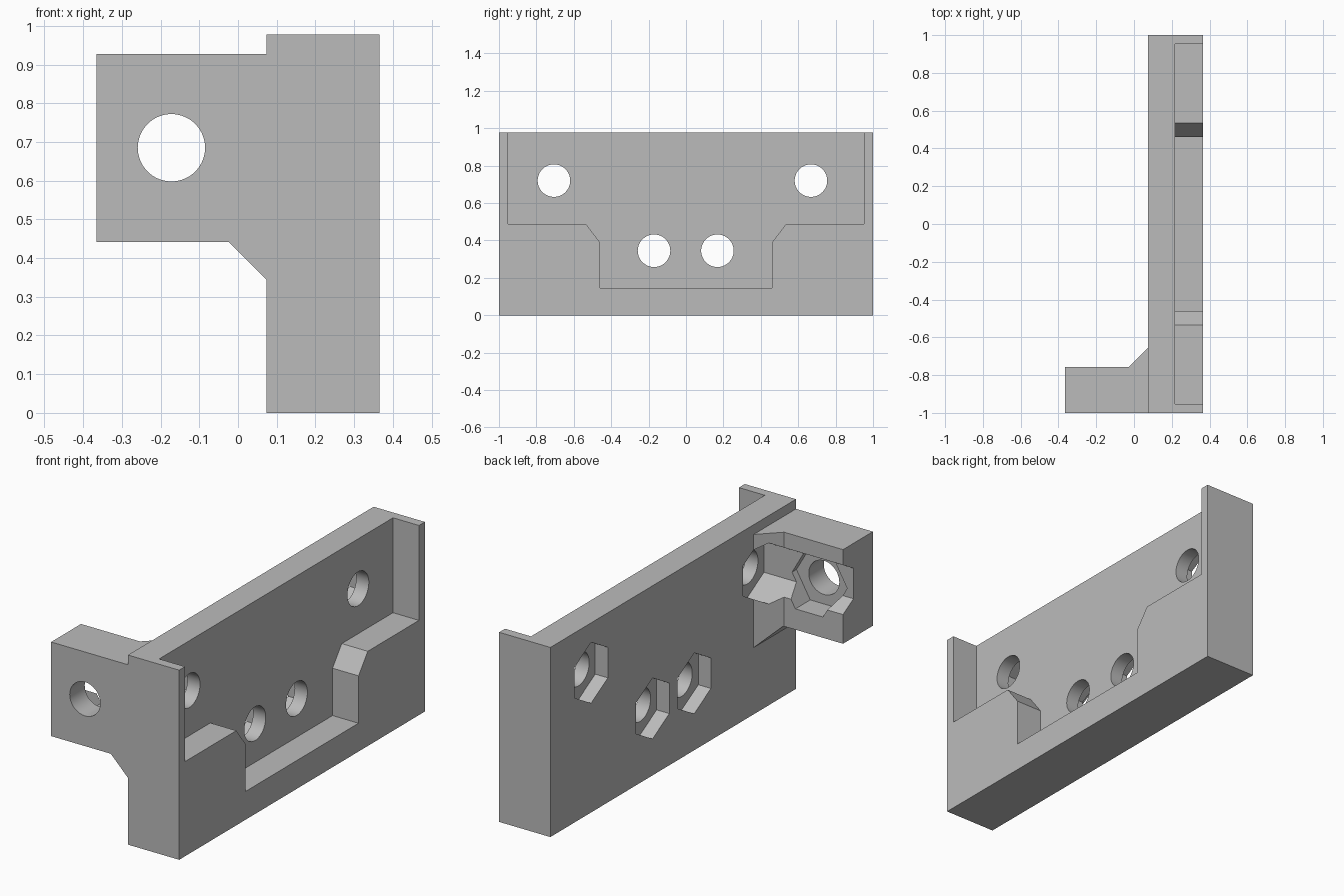
import bpy, bmesh, math
from mathutils import Vector

if "Cube" in bpy.data.objects:
    bpy.data.objects.remove(bpy.data.objects["Cube"], do_unlink=True)

grey = bpy.data.materials.new("plain grey")
grey.use_nodes = True
grey.diffuse_color = (0.5, 0.5, 0.5, 1)
grey.node_tree.nodes["Principled BSDF"].inputs["Base Color"].default_value = (0.5, 0.5, 0.5, 1)


def prism(name, axis, points, start, end):
    """Extrude a profile along an axis; points hold the other two axes in x, y, z order."""
    bm = bmesh.new()

    def place(p, d):
        co = list(p)
        co.insert("xyz".index(axis), d)
        return bm.verts.new(Vector(co))

    face = bm.faces.new([place(p, start) for p in points])
    grown = bmesh.ops.extrude_face_region(bm, geom=[face])["geom"]
    shift = Vector([end - start if a == axis else 0 for a in "xyz"])
    bmesh.ops.translate(bm, vec=shift, verts=[v for v in grown if isinstance(v, bmesh.types.BMVert)])
    bmesh.ops.recalc_face_normals(bm, faces=bm.faces)
    mesh = bpy.data.meshes.new(name)
    bm.to_mesh(mesh)
    bm.free()
    mesh.materials.append(grey)
    obj = bpy.data.objects.new(name, mesh)
    bpy.context.collection.objects.link(obj)
    return obj


def ring(centre, radius, sides, turn=0.0):
    return [(centre[0] + radius * math.cos(turn + math.tau * i / sides),
             centre[1] + radius * math.sin(turn + math.tau * i / sides)) for i in range(sides)]


def combine(body, cutter, operation="DIFFERENCE"):
    mod = body.modifiers.new("cut", "BOOLEAN")
    mod.operation = operation
    mod.solver = "EXACT"
    mod.object = cutter
    bpy.context.view_layer.update()
    bpy.context.view_layer.objects.active = body
    bpy.ops.object.modifier_apply(modifier=mod.name)
    bpy.data.objects.remove(cutter, do_unlink=True)


BACK, FACE, END = 0.073, 0.365, -0.365   # plate back, plate face, arm end
TOP, ARM_TOP, ARM_Y = 0.977, 0.927, -0.757
HOLE, NUT = 0.087, 0.157

# Plate with side arm: plan outline trimmed by the front outline
bracket = prism("mounting_bracket", "z",
                [(END, -1), (FACE, -1), (FACE, 1), (BACK, 1), (BACK, -0.655),
                 (-0.029, ARM_Y), (END, ARM_Y)], -0.2, 1.2)
outline = prism("front_outline", "y",
                [(BACK, 0), (0.6, 0), (0.6, TOP), (BACK, TOP), (BACK, ARM_TOP),
                 (-0.6, ARM_TOP), (-0.6, 0.442), (-0.025, 0.442), (BACK, 0.344)], -1.2, 1.2)
combine(bracket, outline, "INTERSECT")

# Stepped recess in the plate face, open at the top
half = [(0.46, 0.146), (0.46, 0.39), (0.535, 0.488), (0.952, 0.488), (0.952, 1.2)]
recess = half + [(-y, z) for y, z in reversed(half)]
combine(bracket, prism("recess", "x", recess, 0.217, 0.6))

# Bolt holes through the plate with hexagonal nut pockets behind;
# the long pocket also runs through the arm
for centre in [(-0.706, 0.72), (0.668, 0.72), (-0.171, 0.345), (0.168, 0.345)]:
    combine(bracket, prism("nut_pocket", "x", ring(centre, NUT, 6, math.pi / 2), -0.6, 0.145))
    combine(bracket, prism("bolt_hole", "x", ring(centre, HOLE, 64), 0, 0.6))

# Arm hole with its own nut pocket
arm_centre = (-0.172, 0.685)
combine(bracket, prism("arm_nut_pocket", "y", ring(arm_centre, NUT, 6), -0.878, -0.6))
combine(bracket, prism("arm_hole", "y", ring(arm_centre, HOLE, 64), -1.2, -0.7))

# Smooth the round holes, keep the edges sharp
bpy.ops.object.select_all(action="DESELECT")
bracket.select_set(True)
bpy.context.view_layer.objects.active = bracket
bpy.ops.object.shade_smooth_by_angle(angle=math.radians(30))
